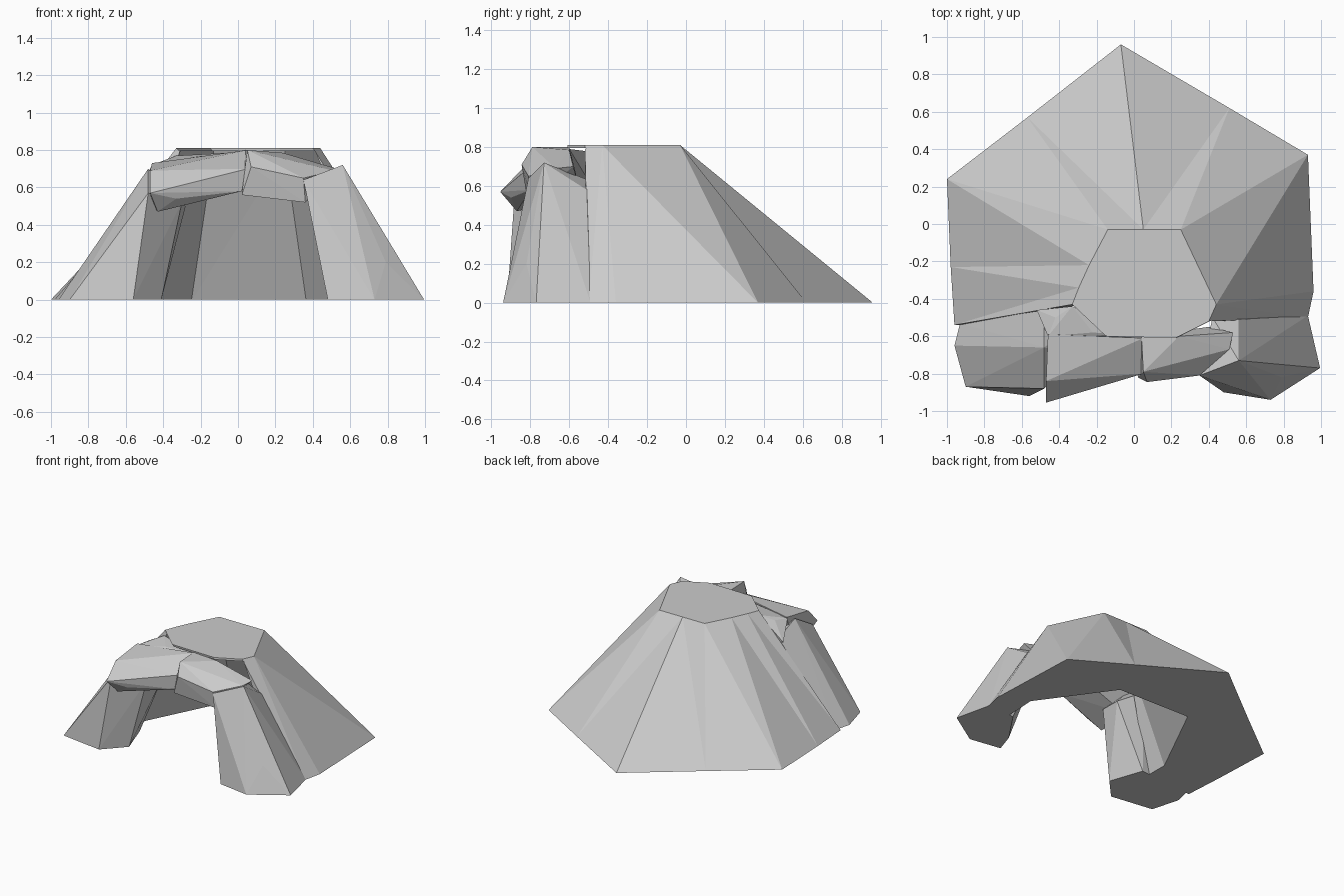
import bpy, bmesh

if "Cube" in bpy.data.objects:
    bpy.data.objects.remove(bpy.data.objects["Cube"])


def finish(name, bm):
    bmesh.ops.recalc_face_normals(bm, faces=bm.faces[:])
    me = bpy.data.meshes.new(name)
    bm.to_mesh(me)
    bm.free()
    ob = bpy.data.objects.new(name, me)
    bpy.context.collection.objects.link(ob)
    return ob


def hull(name, points):
    """Faceted rock: convex hull of a few corner points."""
    bm = bmesh.new()
    for p in points:
        bm.verts.new(p)
    bmesh.ops.convex_hull(bm, input=bm.verts[:])
    loose = [v for v in bm.verts if not v.link_faces]
    bmesh.ops.delete(bm, geom=loose, context='VERTS')
    bmesh.ops.dissolve_limit(bm, angle_limit=0.02, verts=bm.verts[:], edges=bm.edges[:])
    return finish(name, bm)


def at(z, ring):
    return [(x, y, z) for x, y in ring]


def fan_mound(name, base, top, reach):
    """Join two rings; each base corner fans up to the next few rim corners."""
    bm = bmesh.new()
    b = [bm.verts.new(p) for p in base]
    t = [bm.verts.new(p) for p in top]
    k = 0
    for i, steps in enumerate(reach):
        for _ in range(steps):
            bm.faces.new((b[i], t[k % len(t)], t[(k + 1) % len(t)]))
            k += 1
        bm.faces.new((b[i], t[k % len(t)], b[(i + 1) % len(b)]))
    bm.faces.new(b)
    bm.faces.new(t)
    return finish(name, bm)


# Mound with a flat top
mound = fan_mound("mound",
    at(0, [(-.96, -.54), (-.98, -.23), (-1, .24), (-.57, .57), (-.07, .96), (.51, .62),
           (.93, .37), (.96, -.36), (.93, -.5), (.56, -.52)]),
    at(.81, [(-.33, -.43), (-.295, -.34), (-.24, -.22), (-.14, -.03), (.05, -.03), (.25, -.03),
             (.44, -.43), (.40, -.52), (.22, -.61), (-.15, -.6)]),
    [1, 1, 1, 1, 0, 1, 1, 0, 1, 3])

# Hollow of the cave, open to the front and the floor, reaching the top slab
hollow = hull("hollow_cutter",
    at(-.01, [(-.57, -.9), (-.57, -.34), (-.25, .3), (.365, .285), (.75, -.25), (.72, -.9)]) +
    at(.795, [(-.31, -.9), (-.31, -.42), (-.13, -.05), (.25, -.05), (.42, -.42), (.38, -.9)]))
hollow.hide_render = True
hollow.hide_viewport = True
cut = mound.modifiers.new("hollow", 'BOOLEAN')
cut.operation = 'DIFFERENCE'
cut.solver = 'EXACT'
cut.object = hollow

# Leaning rock pillars beside the entrance, their backs set into the mound
hull("right_pillar",
    at(0, [(.995, -.77), (.73, -.94), (.48, -.90), (.53, -.75), (.70, -.50), (.93, -.49)]) +
    [(.79, -.82, .20), (.56, -.73, .72), (.56, -.51, .58), (.35, -.81, .64), (.42, -.50, .63)])
hull("left_pillar",
    at(0, [(-.96, -.65), (-.93, -.53), (-.90, -.87), (-.56, -.92), (-.41, -.76), (-.50, -.50)]) +
    [(-.48, -.88, .57), (-.48, -.66, .70), (-.48, -.46, .62), (-.28, -.52, .50), (-.30, -.70, .52)])

# Two lintel rocks over the entrance
hull("left_lintel", [
    (-.46, -.59, .73), (-.47, -.84, .69), (-.47, -.955, .57), (-.43, -.87, .47), (-.46, -.65, .52),
    (-.33, -.90, .54), (.05, -.61, .80), (.05, -.80, .70), (.02, -.80, .58), (.03, -.60, .65)])
hull("right_lintel", [
    (.04, -.60, .80), (.05, -.79, .80), (.07, -.845, .71), (.02, -.82, .56), (.04, -.60, .64),
    (.24, -.60, .785), (.53, -.58, .70), (.51, -.67, .69), (.35, -.81, .65), (.36, -.79, .52),
    (.40, -.55, .60)])

# Wedge stone between left pillar and mound top
hull("wedge_stone", [
    (-.42, -.50, .73), (-.33, -.44, .77), (-.22, -.58, .765), (-.46, -.60, .72), (.04, -.60, .79),
    (-.52, -.46, .60), (-.28, -.46, .56), (-.15, -.60, .64)])
